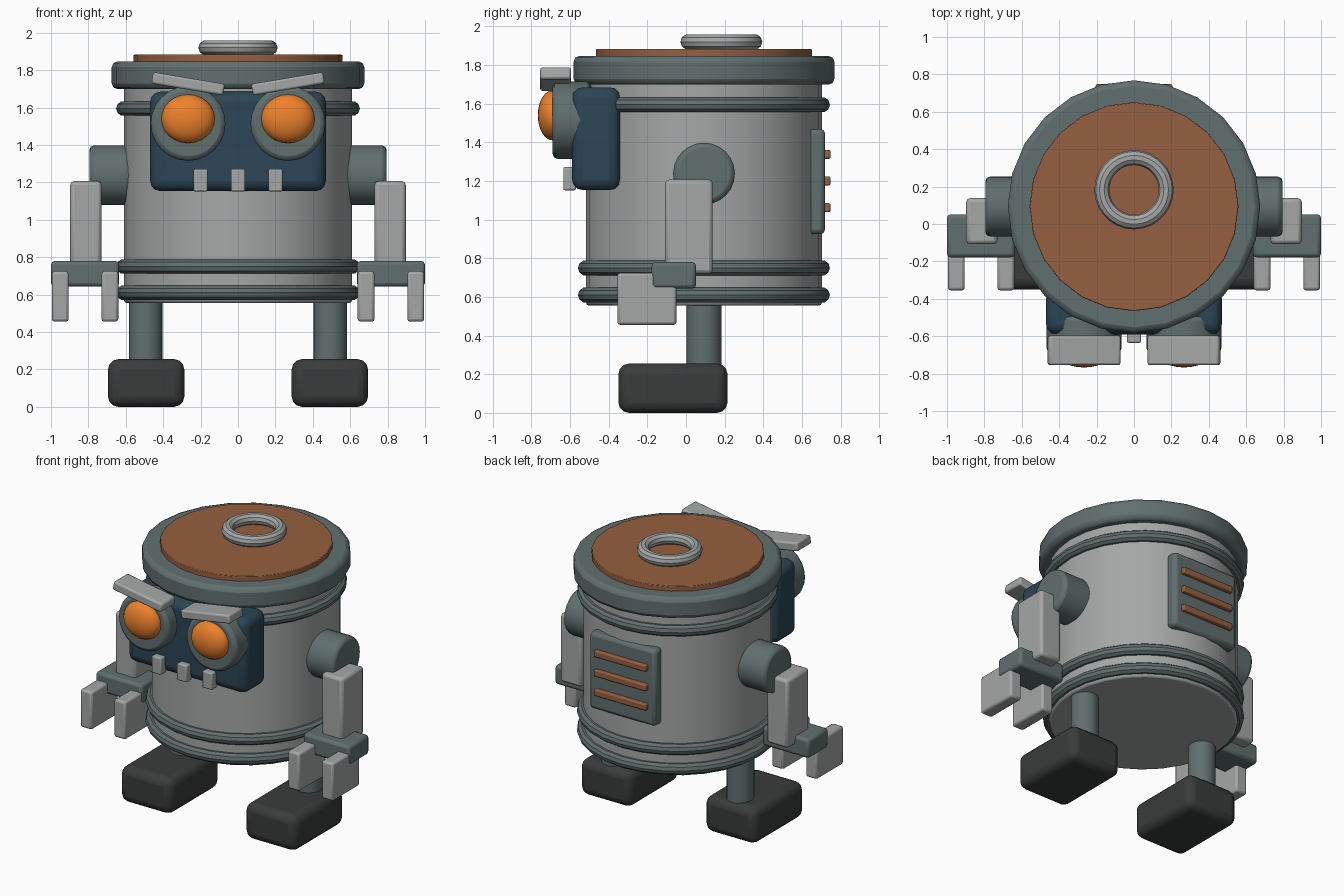
import bpy
from math import radians, pi

if "Cube" in bpy.data.objects:
    bpy.data.objects.remove(bpy.data.objects["Cube"])


def mat(name, r, g, b):
    m = bpy.data.materials.new(name)
    m.diffuse_color = (r, g, b, 1)
    m.use_nodes = True
    m.node_tree.nodes["Principled BSDF"].inputs["Base Color"].default_value = m.diffuse_color
    return m


LIGHT = mat("light_metal", 0.37, 0.39, 0.38)
SLATE = mat("slate_metal", 0.12, 0.16, 0.16)
NAVY = mat("navy", 0.025, 0.06, 0.09)
COPPER = mat("copper", 0.30, 0.117, 0.05)
ORANGE = mat("orange", 0.85, 0.22, 0.025)
DARK = mat("dark_rubber", 0.04, 0.045, 0.042)


def finish(name, material, bevel=0, segments=2):
    o = bpy.context.object
    o.name = name
    o.data.materials.append(material)
    bpy.ops.object.transform_apply(location=False, rotation=False, scale=True)
    bpy.ops.object.shade_smooth_by_angle(angle=radians(35))
    if bevel:
        b = o.modifiers.new("bevel", "BEVEL")
        b.width, b.segments = bevel, segments
        b.limit_method, b.angle_limit = "ANGLE", radians(40)
    return o


def box(name, x, y, z, material, bevel=0.015, tilt=0, segments=2):
    """Box from (min, max) ranges, optionally tilted about y."""
    c = [(a + b) / 2 for a, b in (x, y, z)]
    bpy.ops.mesh.primitive_cube_add(size=1, location=c, rotation=(0, tilt, 0))
    bpy.context.object.scale = [abs(b - a) for a, b in (x, y, z)]
    return finish(name, material, bevel, segments)


def cyl(name, loc, r, depth, material, bevel=0, rot=(0, 0, 0), sides=24):
    bpy.ops.mesh.primitive_cylinder_add(vertices=sides, radius=r, depth=depth,
                                        location=loc, rotation=rot)
    return finish(name, material, bevel)


def ring(name, loc, major, minor, material):
    bpy.ops.mesh.primitive_torus_add(major_segments=28, minor_segments=10, location=loc,
                                     major_radius=major, minor_radius=minor)
    return finish(name, material)


CY = 0.093  # body axis

# Barrel body, hoops and lid
cyl("body", (0, CY, 1.14), 0.61, 1.17, LIGHT, 0.015, sides=28)
for i, z in enumerate((0.61, 0.75, 1.595)):
    ring(f"hoop_{i}", (0, CY, z), 0.612, 0.04, SLATE)
cyl("lid_rim", (0, CY, 1.773), 0.675, 0.148, SLATE, 0.03)
cyl("lid_top", (0, CY, 1.86), 0.558, 0.045, COPPER, 0.004)
ring("lid_handle", (0, 0.183, 1.92), 0.172, 0.04, LIGHT)

# Face plate and teeth
box("face_plate", (-0.47, 0.47), (-0.59, -0.34), (1.153, 1.685), NAVY, 0.055, segments=3)
for i, x in enumerate((-0.2, 0, 0.2)):
    box(f"tooth_{i}", (x - 0.038, x + 0.038), (-0.635, -0.57), (1.152, 1.272), LIGHT, 0.008)

# Back vent
box("vent_panel", (-0.26, 0.26), (0.63, 0.72), (0.925, 1.47), SLATE, 0.025)
for i, z in enumerate((1.062, 1.2, 1.338)):
    box(f"vent_slat_{i}", (-0.205, 0.205), (0.69, 0.748), (z - 0.023, z + 0.023), COPPER, 0.008)

# Mirrored parts
for side, s in (("left", -1), ("right", 1)):
    def sx(a, b):
        return (s * a, s * b)

    # Eye and brow
    cyl(f"{side}_eye_casing", (s * 0.267, -0.59, 1.515), 0.2, 0.2, SLATE, 0.025, (pi / 2, 0, 0))
    bpy.ops.mesh.primitive_uv_sphere_add(segments=24, ring_count=12, radius=1,
                                         location=(s * 0.267, -0.69, 1.54))
    bpy.context.object.scale = (0.143, 0.077, 0.13)
    finish(f"{side}_eye", ORANGE)
    box(f"{side}_brow", sx(0.073, 0.461), (-0.755, -0.595), (1.696, 1.758), LIGHT,
        0.012, tilt=-s * radians(9.5))

    # Arm
    cyl(f"{side}_shoulder", (s * 0.67, CY, 1.238), 0.16, 0.25, SLATE, 0.025, (0, pi / 2, 0))
    box(f"{side}_arm", sx(0.73, 0.897), (-0.108, 0.138), (0.72, 1.207), LIGHT, 0.02)
    box(f"{side}_palm", sx(0.635, 1.0), (-0.178, 0.052), (0.643, 0.78), SLATE, 0.02)
    for i, x in enumerate((0.685, 0.95)):
        box(f"{side}_claw_{i}", sx(x - 0.045, x + 0.045), (-0.355, -0.05), (0.455, 0.725), LIGHT, 0.015)

    # Leg and foot
    cyl(f"{side}_leg", (s * 0.493, CY, 0.4), 0.09, 0.4, SLATE, sides=20)
    box(f"{side}_foot", sx(0.287, 0.695), (-0.35, 0.215), (0, 0.255), DARK, 0.055, segments=3)
